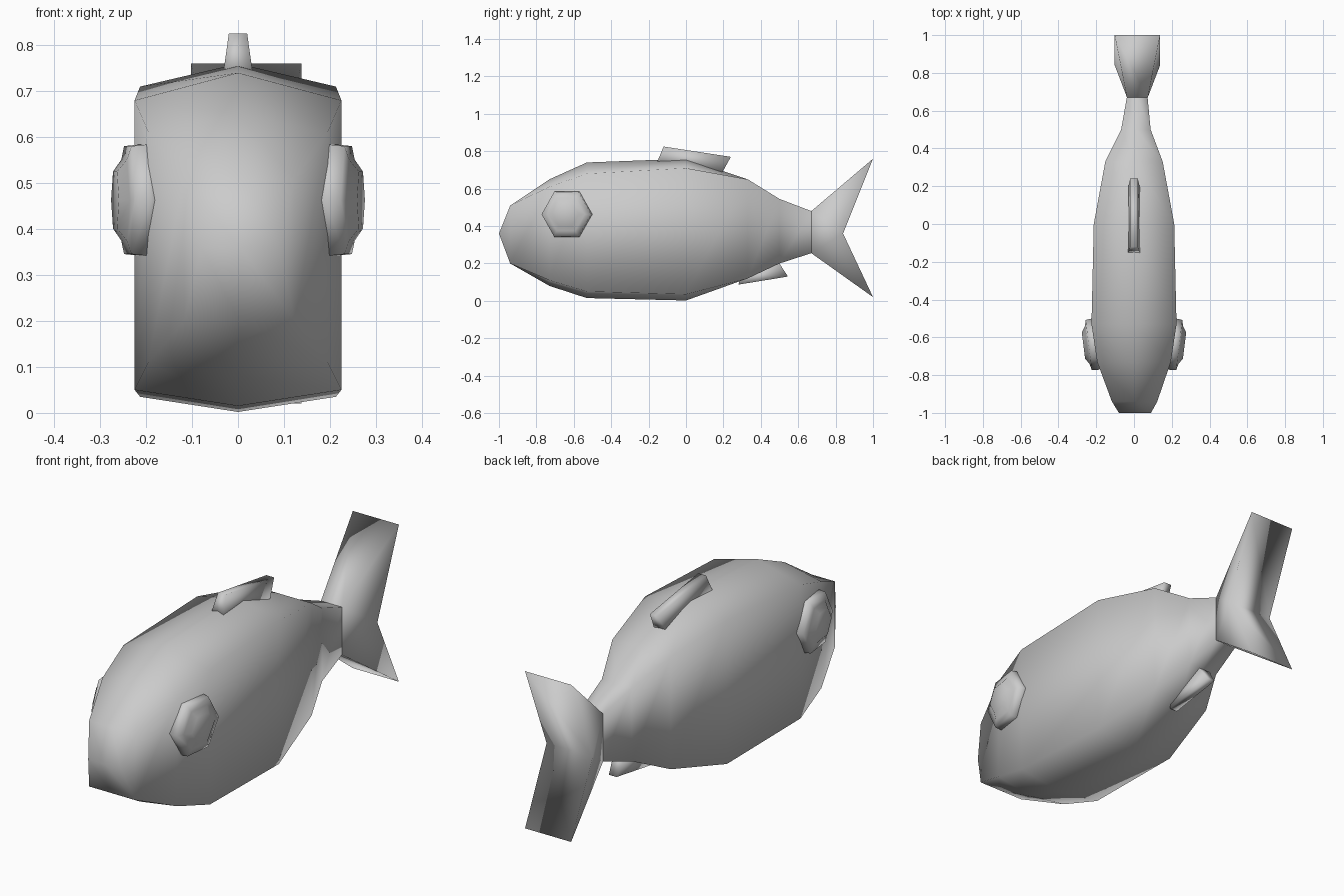
import bpy, bmesh
from math import cos, sin, radians

if "Cube" in bpy.data.objects:
    bpy.data.objects.remove(bpy.data.objects["Cube"])


def make(name, rings, cap_start=True, cap_end=True):
    """Loft closed rings of points into a smooth-shaded object."""
    bm = bmesh.new()
    loops = [[bm.verts.new(p) for p in ring] for ring in rings]
    n = len(rings[0])
    for a, b in zip(loops, loops[1:]):
        for i in range(n):
            j = (i + 1) % n
            bm.faces.new((a[i], a[j], b[j], b[i]))
    if cap_start:
        bm.faces.new(loops[0])
    if cap_end:
        bm.faces.new(loops[-1])
    return finish(name, bm)


def finish(name, bm):
    bmesh.ops.remove_doubles(bm, verts=bm.verts, dist=0.0005)
    bmesh.ops.recalc_face_normals(bm, faces=bm.faces)
    for f in bm.faces:
        f.smooth = True
    mesh = bpy.data.meshes.new(name)
    bm.to_mesh(mesh)
    bm.free()
    ob = bpy.data.objects.new(name, mesh)
    bpy.context.collection.objects.link(ob)
    return ob


# Body: y, centre x, half width, bottom, lower side, upper side, top
sections = [
    (-1.00, 0.005, 0.085, 0.36, 0.36, 0.36, 0.36),
    (-0.94, 0.003, 0.120, 0.20, 0.20, 0.51, 0.51),
    (-0.73, 0.00, 0.195, 0.08, 0.11, 0.61, 0.65),
    (-0.53, 0.00, 0.225, 0.015, 0.05, 0.68, 0.74),
    (0.00, 0.00, 0.213, 0.002, 0.035, 0.71, 0.76),
    (0.33, 0.00, 0.152, 0.12, 0.12, 0.65, 0.65),
    (0.50, 0.01, 0.078, 0.20, 0.20, 0.545, 0.545),
    (0.67, 0.017, 0.055, 0.255, 0.255, 0.48, 0.48),
]
make("body", [[(c - w, y, lo), (c, y, bot), (c + w, y, lo),
               (c + w, y, up), (c, y, top), (c - w, y, up)]
              for y, c, w, bot, lo, up, top in sections],
     cap_start=False, cap_end=False)

# Forked tail: outline of y, z, half width, widening to square-cut tips
outline = [(0.84, 0.36, 0.12), (1.0, 0.76, 0.12), (0.67, 0.48, 0.055),
           (0.67, 0.255, 0.055), (1.0, 0.02, 0.12)]
bm = bmesh.new()
sides = [[bm.verts.new((0.018 + s * w, y, z)) for y, z, w in outline] for s in (-1, 1)]
for v in sides:
    for i in (1, 2, 3):
        bm.faces.new((v[0], v[i], v[i + 1]))
for i in (0, 1, 3, 4):
    j = (i + 1) % 5
    bm.faces.new((sides[0][i], sides[0][j], sides[1][j], sides[1][i]))
finish("tail", bm)


# Small fins: tapered blocks from root edge to outer edge
def fin(name, root, edge, w_root, w_edge):
    make(name, [[(-w, *e[0]), (w, *e[0]), (w, *e[1]), (-w, *e[1])]
                for e, w in ((root, w_root), (edge, w_edge))])


fin("dorsal_fin", ((-0.155, 0.74), (0.19, 0.68)),
    ((-0.12, 0.825), (0.24, 0.77)), 0.032, 0.02)
fin("belly_fin", ((0.30, 0.15), (0.49, 0.215)),
    ((0.28, 0.087), (0.545, 0.13)), 0.032, 0.02)

# Eyes: hexagonal discs with a raised pupil, tilted with the cheeks
tilt = radians(7)
for name, side in (("eye_right", 1), ("eye_left", -1)):
    rings = []
    for depth, r in ((0.185, 0.13), (0.205, 0.137), (0.24, 0.133), (0.248, 0.10), (0.268, 0.07)):
        ring = []
        for k in range(6):
            a = radians(60 * k)
            dy, dz, d = r * cos(a), r * 1.02 * sin(a), depth - 0.222
            ring.append((side * (0.222 + d * cos(tilt) + dy * sin(tilt)),
                         -0.638 + dy * cos(tilt) - d * sin(tilt), 0.463 + dz))
        rings.append(ring)
    make(name, rings)
